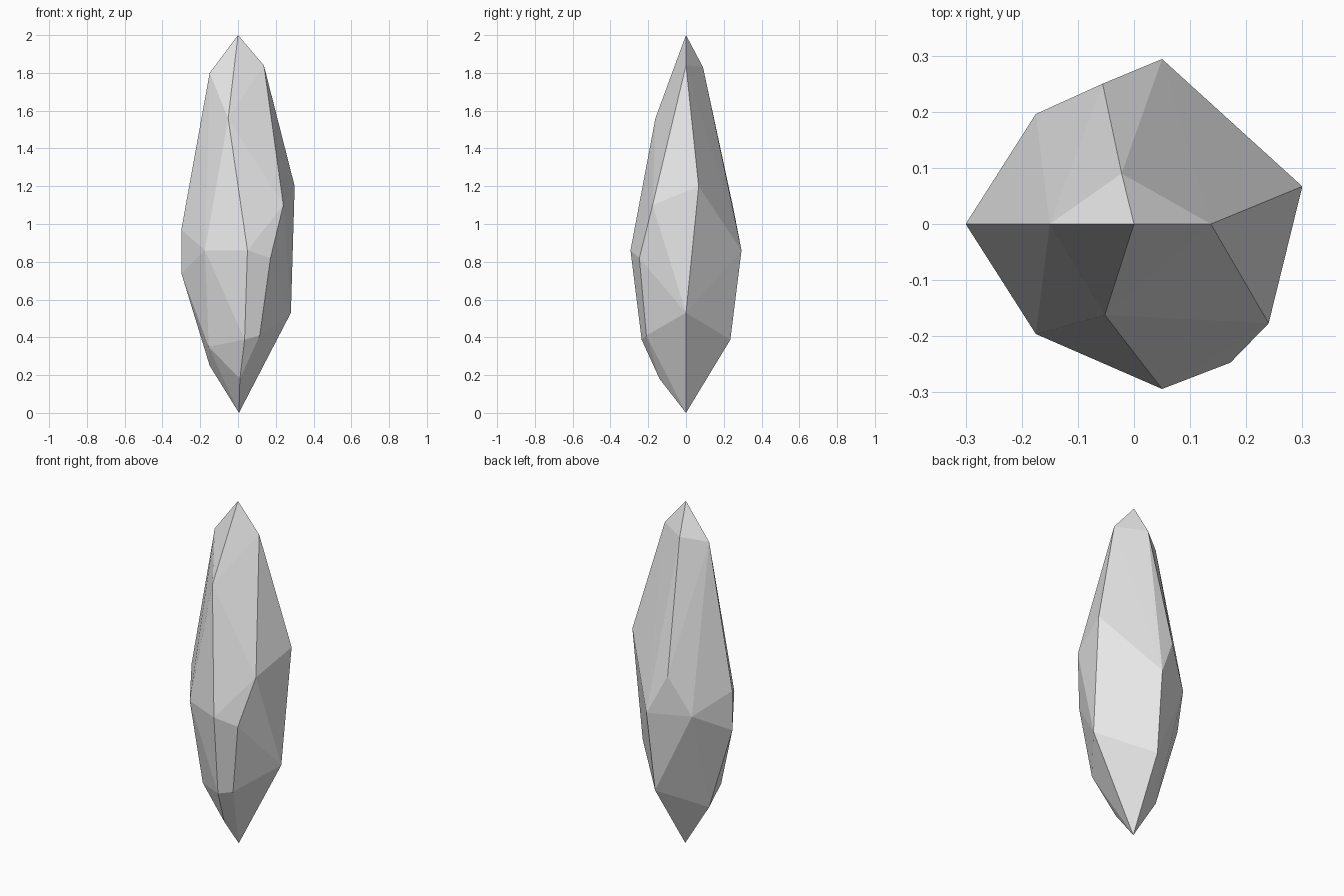
import bpy
import bmesh

default_cube = bpy.data.objects.get("Cube")
if default_cube:
    bpy.data.objects.remove(default_cube, do_unlink=True)


def make_material(name, colour):
    material = bpy.data.materials.new(name)
    material.use_nodes = True
    material.diffuse_color = colour
    shader = material.node_tree.nodes["Principled BSDF"]
    shader.inputs["Base Color"].default_value = colour
    return material


def mirrored(corners):
    """Repeat each corner on the front and the back of the stone."""
    return [(x, side * y, z) for x, y, z in corners for side in (-1, 1)]


def make_cut_stone(name, corners, material):
    """Wrap flat facets tightly around a set of corner points."""
    bm = bmesh.new()
    for corner in corners:
        bm.verts.new(corner)
    hull = bmesh.ops.convex_hull(bm, input=bm.verts[:])
    spare = set(hull["geom_interior"] + hull["geom_unused"])
    loose = [v for v in spare if isinstance(v, bmesh.types.BMVert)]
    bmesh.ops.delete(bm, geom=loose, context="VERTS")
    bmesh.ops.recalc_face_normals(bm, faces=bm.faces[:])
    for face in bm.faces:
        face.smooth = False

    mesh = bpy.data.meshes.new(name)
    bm.to_mesh(mesh)
    bm.free()
    mesh.materials.append(material)
    stone = bpy.data.objects.new(name, mesh)
    bpy.context.collection.objects.link(stone)
    return stone


# Pointed ends and corners lying on the middle plane
tips = [(0, 0, 2), (0.005, 0, 0)]
middle = [
    (0.137, 0, 1.84), (-0.15, 0, 1.8),
    (-0.3, 0, 0.97), (-0.3, 0, 0.74),
    (0.28, 0, 0.53), (-0.15, 0, 0.25),
]

# Corners shared by front and back
paired = mirrored([
    (0.05, 0.294, 0.86), (-0.175, 0.196, 0.86), (0.035, 0.235, 0.388),
])

# Irregular corners that differ between the two sides
front = [
    (-0.052, -0.162, 1.56), (0.24, -0.177, 1.1), (0.172, -0.247, 0.82),
    (0.115, -0.21, 0.41), (-0.155, -0.104, 0.35), (0.01, -0.14, 0.18),
]
back = [(-0.022, 0.09, 1.83), (0.3, 0.067, 1.2), (-0.056, 0.25, 1.086)]

grey = make_material("light grey stone", (0.8, 0.8, 0.8, 1))
make_cut_stone("crystal_shard", tips + middle + paired + front + back, grey)
